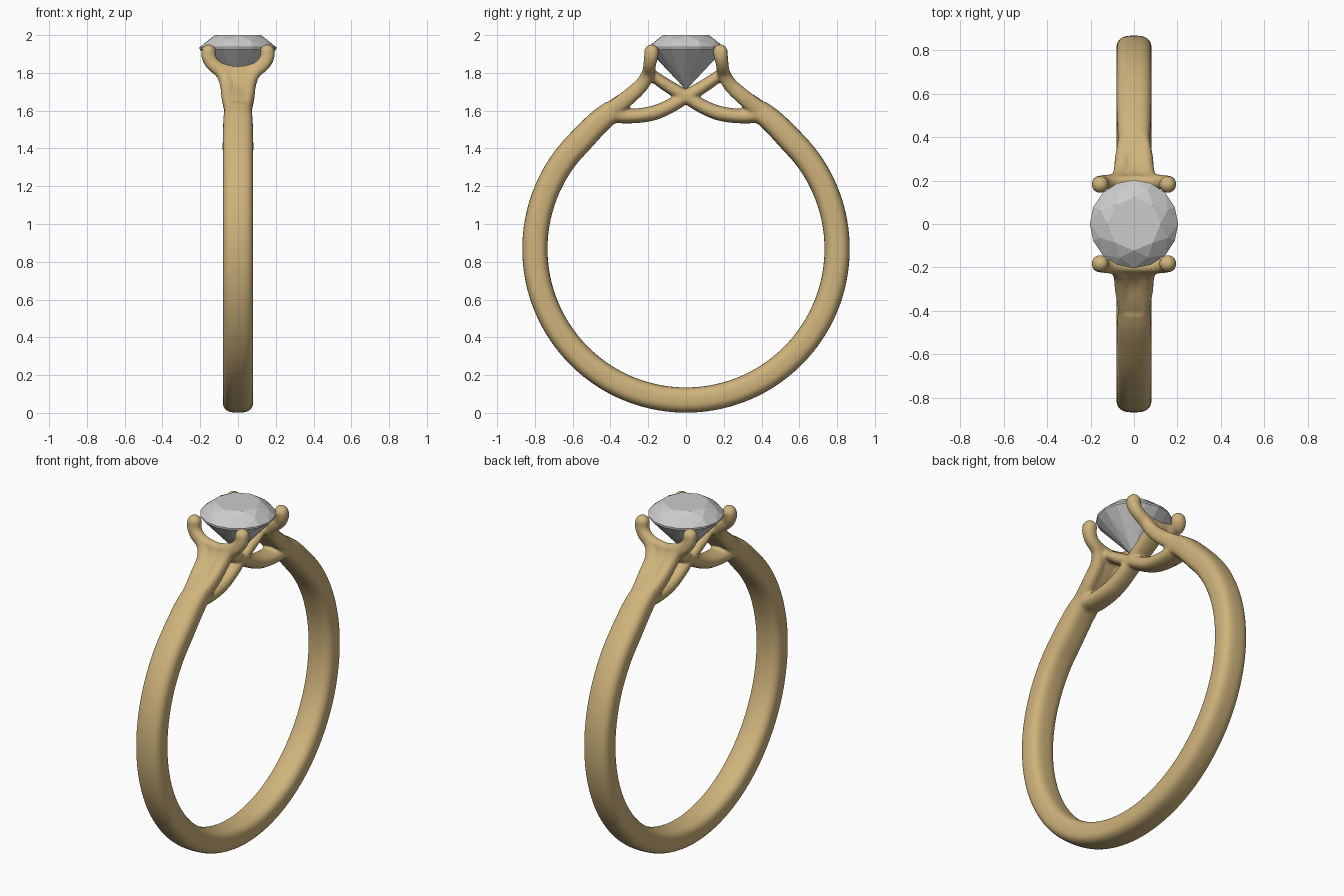
import bpy, bmesh
from math import sin, cos, pi, radians
from mathutils import Vector

if "Cube" in bpy.data.objects:
    bpy.data.objects.remove(bpy.data.objects["Cube"])

gold = bpy.data.materials.new("gold")
gold.diffuse_color = (0.62, 0.45, 0.20, 1)
gold.use_nodes = True
gold.node_tree.nodes["Principled BSDF"].inputs["Base Color"].default_value = gold.diffuse_color
CZ = 0.868  # centre height of the band


def power(v, e):
    return abs(v) ** (2 / e) * (1 if v >= 0 else -1)


def spline(pts, steps):
    """Catmull-Rom through points of any dimension."""
    p = [Vector(q) for q in pts]
    p = [p[0] * 2 - p[1]] + p + [p[-1] * 2 - p[-2]]
    out = []
    for i in range(1, len(p) - 2):
        a, b, c, d = p[i - 1:i + 3]
        for k in range(steps):
            t = k / steps
            out.append(0.5 * (2 * b + (c - a) * t + (2 * a - 5 * b + 4 * c - d) * t * t
                              + (3 * b - a - 3 * c + d) * t ** 3))
    return out + [p[-2]]


def sweep(bm, pts, side, steps=6, e=2.3, sides=24):
    """Sweep a rounded section along (x, y, z, half width, half thickness)."""
    s = spline(pts, steps)
    rings = []
    for i, q in enumerate(s):
        a, b = s[max(i - 1, 0)], s[min(i + 1, len(s) - 1)]
        tangent = Vector(b[:3]) - Vector(a[:3])
        u = Vector(side)
        u = (u - tangent * (u.dot(tangent) / tangent.length_squared)).normalized()
        n = tangent.cross(u).normalized()
        rings.append([bm.verts.new(Vector(q[:3])
                                   + u * q[3] * power(cos(2 * pi * k / sides), e)
                                   + n * q[4] * power(sin(2 * pi * k / sides), e))
                      for k in range(sides)])
    for r, t in zip(rings, rings[1:]):
        for k in range(sides):
            j = (k + 1) % sides
            bm.faces.new((r[k], r[j], t[j], t[k]))
    bm.faces.new(rings[0][::-1])
    bm.faces.new(rings[-1])


bm = bmesh.new()
X, Y = (1, 0, 0), (0, 1, 0)

# band running round the bottom, with shoulders lifting away from the circle
arc = [(0, 0.8 * sin(radians(a)), CZ + 0.8 * cos(radians(a)), 0.081, 0.067)
       for a in range(44, 317, 8)]
shoulder = [(0, 0.46, 1.542, 0.078, 0.063), (0, 0.385, 1.602, 0.073, 0.058)]
mirrored = [(x, -y, z, w, t) for x, y, z, w, t in shoulder]
sweep(bm, shoulder[::-1] + arc + mirrored, X, e=2.9, sides=32)

for s in (1, -1):
    def at(pts):
        return [(x, y * s, z, w, t) for x, y, z, w, t in pts]

    # upper branch up to the prong cradle
    sweep(bm, at([(0, 0.42, 1.58, 0.074, 0.05), (0, 0.345, 1.642, 0.075, 0.043),
                  (0, 0.265, 1.702, 0.078, 0.034), (0, 0.217, 1.76, 0.08, 0.03),
                  (0, 0.197, 1.805, 0.08, 0.028)]), X)
    # raised ridges along both edges of the upper branch, ending in prongs
    for m in (1, -1):
        sweep(bm, at([(m * 0.045, 0.38, 1.612, 0.03, 0.045),
                      (m * 0.052, 0.3, 1.675, 0.036, 0.042),
                      (m * 0.06, 0.232, 1.74, 0.036, 0.038),
                      (m * 0.085, 0.2, 1.8, 0.035, 0.034),
                      (m * 0.135, 0.192, 1.846, 0.036, 0.034),
                      (m * 0.155, 0.185, 1.885, 0.038, 0.037),
                      (m * 0.156, 0.181, 1.915, 0.038, 0.038)]), X)
        tip = bmesh.ops.create_uvsphere(bm, u_segments=20, v_segments=12, radius=0.04)
        bmesh.ops.translate(bm, verts=tip["verts"], vec=(m * 0.155, s * 0.182, 1.912))
    # curved bottom of the cradle
    sweep(bm, at([(-0.15, 0.19, 1.868, 0.032, 0.033), (-0.095, 0.194, 1.822, 0.03, 0.034),
                  (0, 0.197, 1.8, 0.029, 0.036), (0.095, 0.194, 1.822, 0.03, 0.034),
                  (0.15, 0.19, 1.868, 0.032, 0.033)]), Y)
    # lower strand crossing under the stone to the opposite cradle
    sweep(bm, at([(0, 0.41, 1.585, 0.07, 0.045), (0, 0.31, 1.571, 0.066, 0.039),
                  (0, 0.19, 1.583, 0.06, 0.039), (0, 0.1, 1.616, 0.056, 0.038),
                  (0, 0, 1.674, 0.055, 0.036), (0, -0.1, 1.733, 0.06, 0.034),
                  (0, -0.185, 1.792, 0.065, 0.03)]), X)

bmesh.ops.recalc_face_normals(bm, faces=bm.faces)
mesh = bpy.data.meshes.new("ring_band")
bm.to_mesh(mesh)
bm.free()
mesh.materials.append(gold)
band = bpy.data.objects.new("ring_band", mesh)
bpy.context.collection.objects.link(band)

# fuse the strands into one flowing casting
fuse = band.modifiers.new("fuse", "REMESH")
fuse.mode = "VOXEL"
fuse.voxel_size = 0.0085
fuse.use_smooth_shade = True
soften = band.modifiers.new("soften", "SMOOTH")
soften.factor = 0.5
soften.iterations = 8

# round brilliant stone: table, crown, girdle, pavilion and culet
bm = bmesh.new()
for count, radius, z, turn in ((8, 0.122, 2.0, 0), (8, 0.167, 1.973, 0.5),
                               (16, 0.203, 1.936, 0), (16, 0.203, 1.926, 0),
                               (8, 0.05, 1.759, 0.5)):
    for k in range(count):
        a = 2 * pi * (k + turn) / count
        bm.verts.new((radius * cos(a), radius * sin(a), z))
bm.verts.new((0, 0, 1.71))
bmesh.ops.convex_hull(bm, input=bm.verts)
bmesh.ops.dissolve_limit(bm, angle_limit=0.02, verts=bm.verts, edges=bm.edges)
bmesh.ops.recalc_face_normals(bm, faces=bm.faces)
mesh = bpy.data.meshes.new("stone")
bm.to_mesh(mesh)
bm.free()
bpy.context.collection.objects.link(bpy.data.objects.new("stone", mesh))
